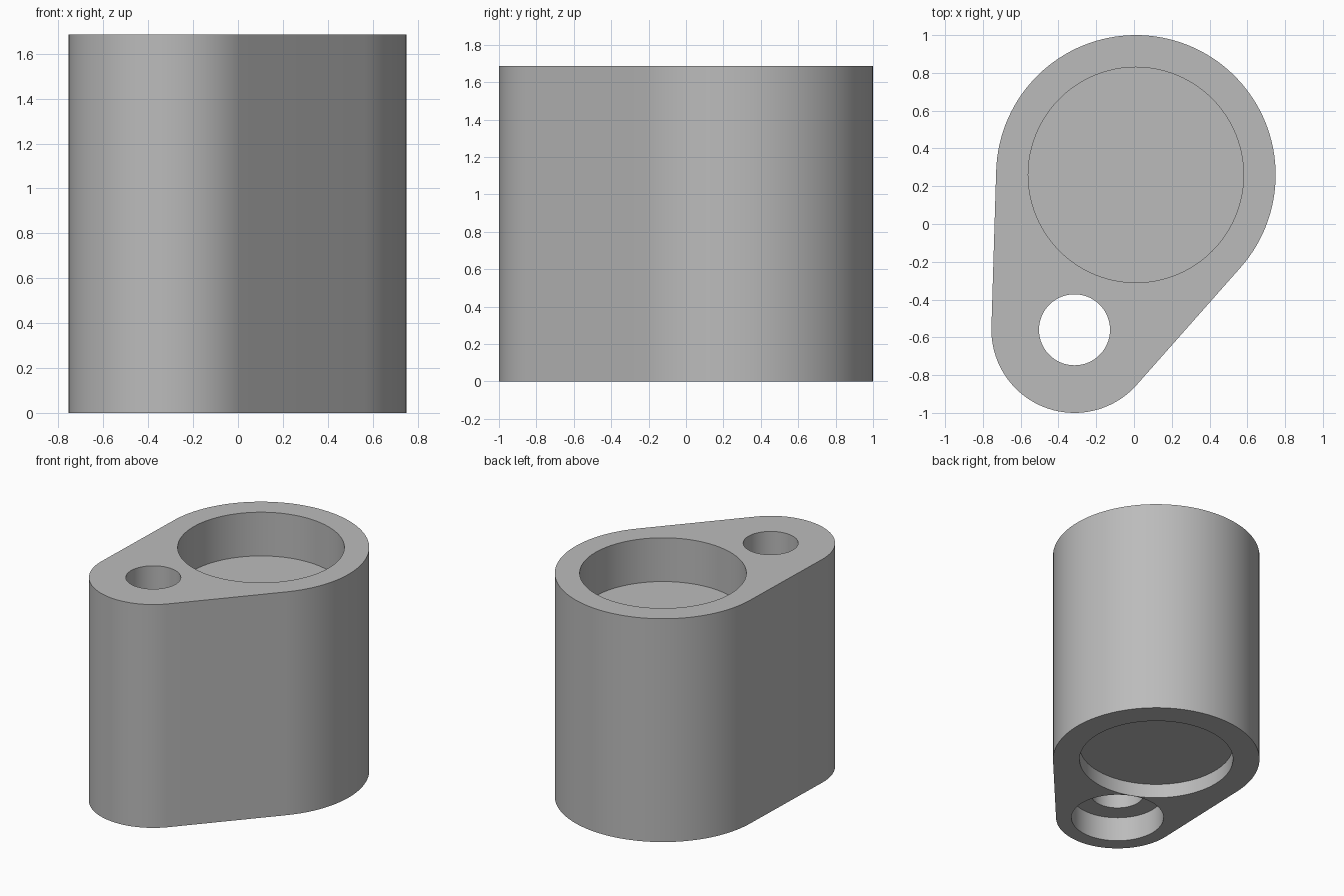
import bpy, bmesh
from math import acos, atan2, cos, sin, hypot, pi, radians

cube = bpy.data.objects.get("Cube")
if cube:
    bpy.data.objects.remove(cube, do_unlink=True)

HEIGHT = 1.685
BIG, BIG_R = (0.01, 0.26), 0.74
SMALL, SMALL_R = (-0.315, -0.56), 0.44

grey = bpy.data.materials.new("plain grey")
grey.use_nodes = True
colour = (0.5, 0.5, 0.5, 1)
grey.diffuse_color = colour
grey.node_tree.nodes["Principled BSDF"].inputs["Base Color"].default_value = colour


def arc(centre, radius, start, end, steps):
    angles = [start + (end - start) * i / steps for i in range(steps + 1)]
    return [(centre[0] + radius * cos(a), centre[1] + radius * sin(a)) for a in angles]


def prism(name, outline, bottom, top):
    bm = bmesh.new()
    base = bm.faces.new([bm.verts.new((x, y, bottom)) for x, y in outline])
    side = bmesh.ops.extrude_face_region(bm, geom=[base])
    verts = [v for v in side["geom"] if isinstance(v, bmesh.types.BMVert)]
    bmesh.ops.translate(bm, verts=verts, vec=(0, 0, top - bottom))
    bmesh.ops.recalc_face_normals(bm, faces=bm.faces)
    mesh = bpy.data.meshes.new(name)
    bm.to_mesh(mesh)
    bm.free()
    mesh.materials.append(grey)
    obj = bpy.data.objects.new(name, mesh)
    bpy.context.collection.objects.link(obj)
    return obj


# Body: two round ends joined by tangent flats
dx, dy = SMALL[0] - BIG[0], SMALL[1] - BIG[1]
axis = atan2(dy, dx)
spread = acos((BIG_R - SMALL_R) / hypot(dx, dy))
outline = arc(SMALL, SMALL_R, axis - spread, axis + spread, 40)
outline += arc(BIG, BIG_R, axis + spread, axis - spread + 2 * pi, 80)
body = prism("body", outline, 0, HEIGHT)
bpy.context.view_layer.objects.active = body
body.select_set(True)

# Pockets and bores: name, centre, radius, bottom, top
cuts = [
    ("top_pocket", BIG, 0.57, HEIGHT - 0.33, HEIGHT + 0.2),
    ("bottom_recess", BIG, 0.55, -0.2, 0.11),
    ("through_hole", SMALL, 0.188, -0.3, HEIGHT + 0.2),
    ("counterbore", SMALL, 0.33, -0.2, 0.19),
]
for name, centre, radius, bottom, top in cuts:
    cutter = prism(name, arc(centre, radius, 0, 2 * pi, 96)[:-1], bottom, top)
    cutter.hide_render = True
    cut = body.modifiers.new(name, "BOOLEAN")
    cut.operation = "DIFFERENCE"
    cut.solver = "EXACT"
    cut.object = cutter
    bpy.ops.object.modifier_apply(modifier=cut.name)
    bpy.data.objects.remove(cutter, do_unlink=True)

bpy.ops.object.shade_smooth_by_angle(angle=radians(30))
